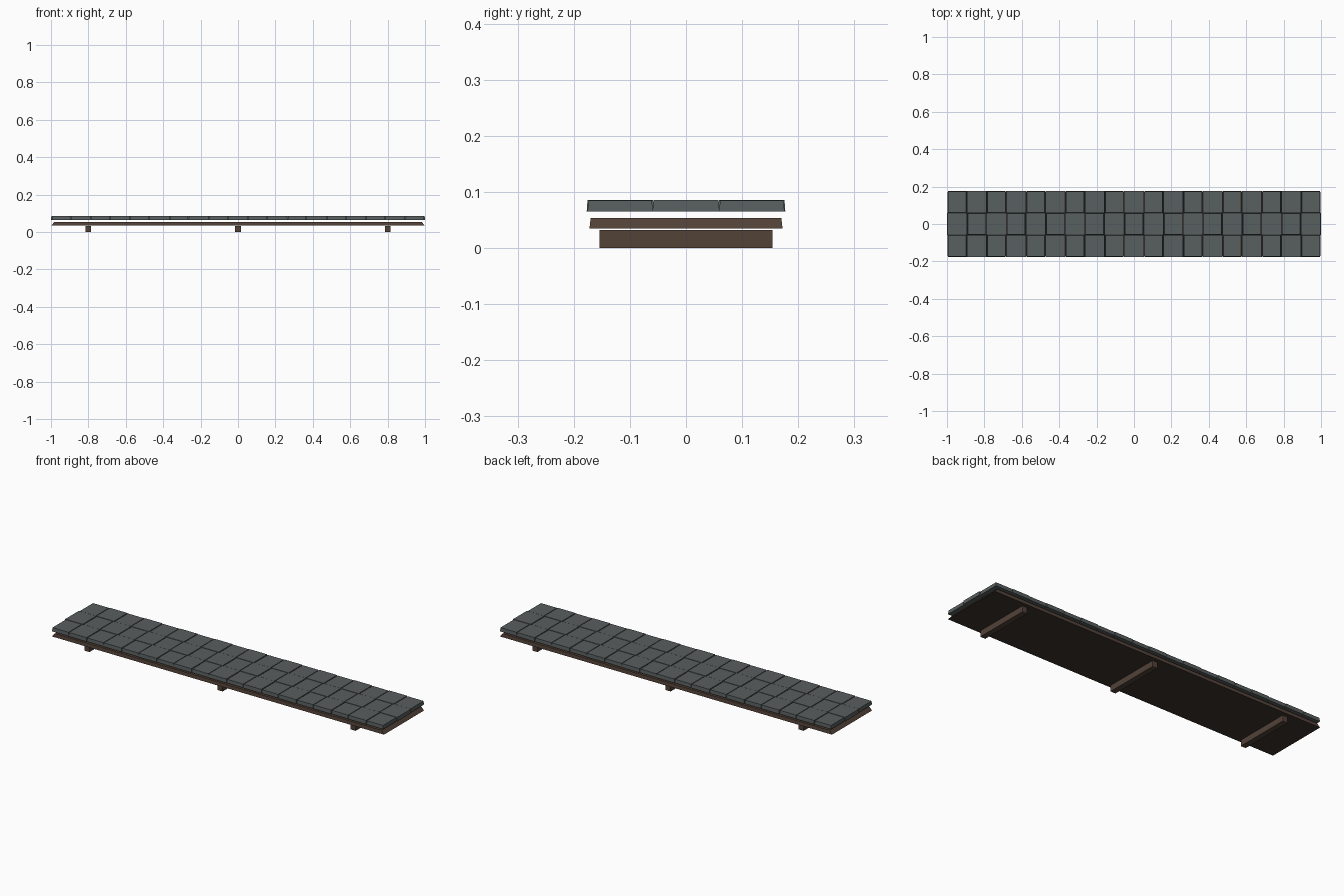
import bpy, bmesh

if "Cube" in bpy.data.objects:
    bpy.data.objects.remove(bpy.data.objects["Cube"])


def mat(name, rgb):
    m = bpy.data.materials.new(name)
    m.diffuse_color = (*rgb, 1)
    m.use_nodes = True
    m.node_tree.nodes["Principled BSDF"].inputs["Base Color"].default_value = m.diffuse_color
    return m


slate = mat("slate grey", (0.098, 0.112, 0.112))
wood = mat("brown wood", (0.085, 0.054, 0.039))
dark = mat("dark brown wood", (0.043, 0.032, 0.024))


def block(bm, x, y, z0, z1, hx, hy, tx=0, ty=0):
    """Box whose top is narrower than its bottom by tx, ty per side."""
    lo = [bm.verts.new((x + a * hx, y + b * hy, z0))
          for a, b in ((-1, -1), (1, -1), (1, 1), (-1, 1))]
    hi = [bm.verts.new((x + a * (hx - tx), y + b * (hy - ty), z1))
          for a, b in ((-1, -1), (1, -1), (1, 1), (-1, 1))]
    bm.faces.new(lo[::-1])
    bm.faces.new(hi)
    for i in range(4):
        j = (i + 1) % 4
        bm.faces.new((lo[i], lo[j], hi[j], hi[i]))


def finish(bm, name, *mats):
    me = bpy.data.meshes.new(name)
    bm.normal_update()
    if len(mats) > 1:  # downward faces get the second colour
        for f in bm.faces:
            f.material_index = 1 if f.normal.z < -0.9 else 0
    bm.to_mesh(me)
    bm.free()
    for m in mats:
        me.materials.append(m)
    ob = bpy.data.objects.new(name, me)
    bpy.context.collection.objects.link(ob)


# Three cross battens on the ground
for i, x in enumerate((-0.8, 0, 0.8)):
    bm = bmesh.new()
    block(bm, x, 0, 0, 0.032, 0.015, 0.154)
    finish(bm, f"batten_{i + 1}", wood)

# Backing board with sloped ends and a darker underside
bm = bmesh.new()
block(bm, 0, 0, 0.035, 0.054, 0.998, 0.172, 0.016, 0.002)
finish(bm, "backing_board", wood, dark)

# Slate tiles: 19 columns x 3 rows with narrow joints, every other one larger
COLS, ROWS = 19, 3
w, d = 1.996 / COLS, 0.352 / ROWS
bm = bmesh.new()
for c in range(COLS):
    for r in range(ROWS):
        big = (c + r) % 2
        block(bm, (c - (COLS - 1) / 2) * w, (r - 1) * d,
              0.065, 0.086 if big else 0.085,
              w / 2 + (0.0015 if big else -0.003),
              d / 2 + (0.001 if big else -0.0005), 0.0015, 0.0015)
finish(bm, "slate_tiles", slate)
